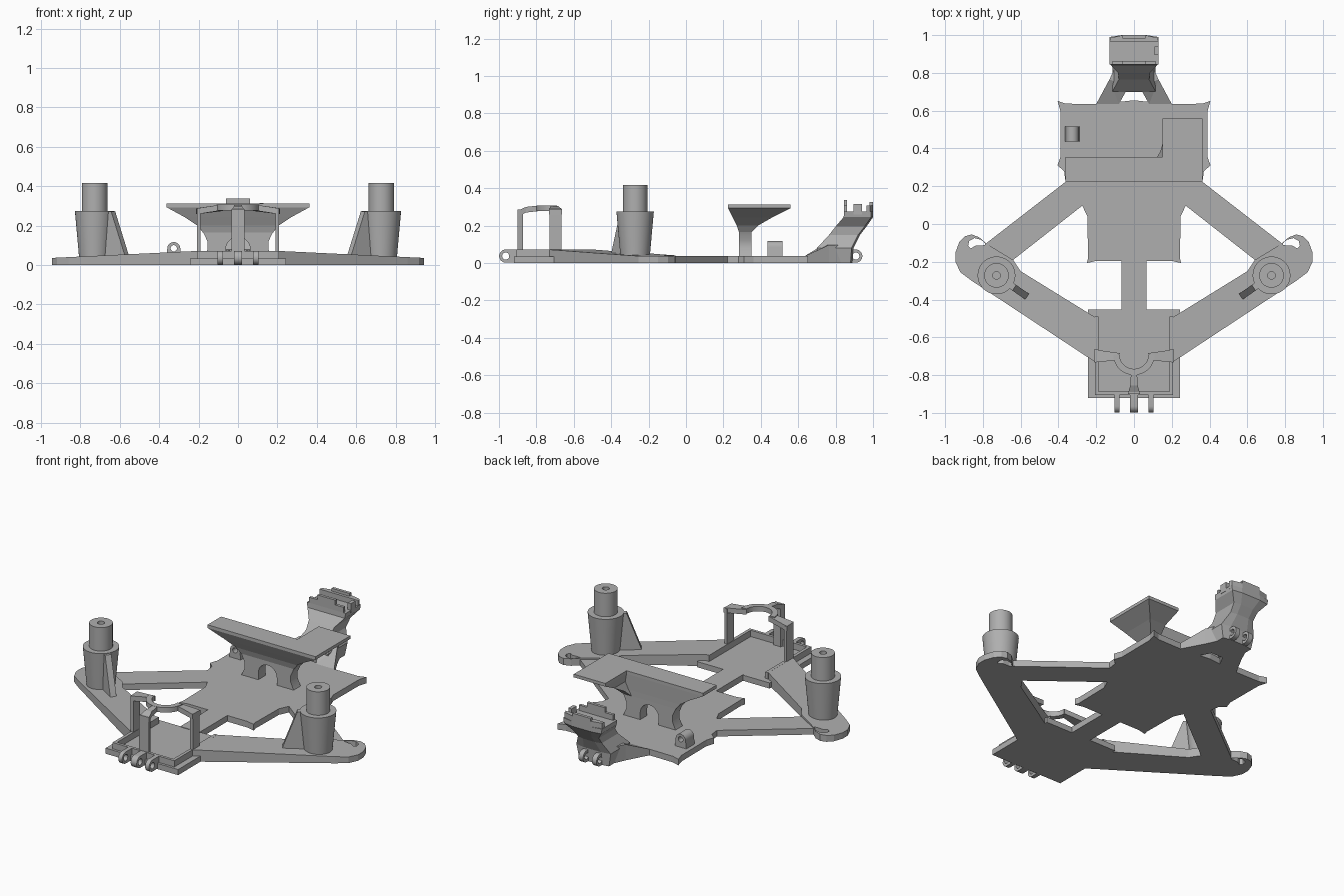
import bpy, bmesh, math
from mathutils import Vector

cube = bpy.data.objects.get("Cube")
if cube:
    bpy.data.objects.remove(cube)

grey = bpy.data.materials.new("light_grey")
grey.use_nodes = True
COLOUR = (0.43, 0.43, 0.43, 1)
grey.diffuse_color = COLOUR
grey.node_tree.nodes["Principled BSDF"].inputs["Base Color"].default_value = COLOUR

# Axis maps: profile (u, v) and extrusion depth w to x, y, z
MAPS = {
    "z": lambda u, v, w: Vector((u, v, w)),
    "x": lambda u, v, w: Vector((w, u, v)),
    "y": lambda u, v, w: Vector((u, w, v)),
}


def finish(name, bm, smooth=False):
    bmesh.ops.recalc_face_normals(bm, faces=bm.faces)
    mesh = bpy.data.meshes.new(name)
    bm.to_mesh(mesh)
    bm.free()
    mesh.materials.append(grey)
    ob = bpy.data.objects.new(name, mesh)
    bpy.context.collection.objects.link(ob)
    if smooth:
        bpy.ops.object.select_all(action="DESELECT")
        ob.select_set(True)
        bpy.context.view_layer.objects.active = ob
        bpy.ops.object.shade_smooth_by_angle(angle=math.radians(35))
    return ob


def prism(name, loops, w0, w1, axis="z", top=None, smooth=False):
    """Extrude an outline (plus hole loops); top(co) may reshape the far end."""
    bm = bmesh.new()
    put = MAPS[axis]
    for loop in loops:
        vs = [bm.verts.new(put(u, v, w0)) for u, v in loop]
        for a, b in zip(vs, vs[1:] + vs[:1]):
            bm.edges.new((a, b))
    bmesh.ops.triangle_fill(bm, use_beauty=True, edges=bm.edges[:])
    ext = bmesh.ops.extrude_face_region(bm, geom=bm.faces[:])["geom"]
    for v in [g for g in ext if isinstance(g, bmesh.types.BMVert)]:
        v.co += put(0, 0, w1 - w0)
        if top:
            v.co.z = top(v.co)
    return finish(name, bm, smooth)


def loft(name, rings, smooth=False):
    """Bridge rings of equal point count and cap both ends."""
    bm = bmesh.new()
    rows = [[bm.verts.new(p) for p in ring] for ring in rings]
    for a, b in zip(rows, rows[1:]):
        for i in range(len(a)):
            j = (i + 1) % len(a)
            bm.faces.new((a[i], a[j], b[j], b[i]))
    bm.faces.new(rows[0])
    bm.faces.new(rows[-1])
    return finish(name, bm, smooth)


def box(name, x0, x1, y0, y1, z0, z1):
    return prism(name, [[(x0, y0), (x1, y0), (x1, y1), (x0, y1)]], z0, z1)


def arc(cx, cy, r, a0=0, a1=360, n=24):
    full = abs(a1 - a0) == 360
    return [(cx + r * math.cos(t), cy + r * math.sin(t)) for t in
            (math.radians(a0 + (a1 - a0) * i / (n if full else n - 1)) for i in range(n))]


def flip(pts, s):
    return [(s * x, y) for x, y in pts]


def mirrored(half):
    return half + [(-x, y) for x, y in reversed(half) if x > 0]


# Base plates and centre strut
T = 0.037
prism("rear_base_plate", [mirrored([
    (0, 0.655), (0.19, 0.635), (0.36, 0.637), (0.405, 0.652), (0.39, 0.6), (0.388, 0.36),
    (0.405, 0.31), (0.37, 0.28), (0.362, 0.22), (0.275, 0.1), (0.247, 0.04),
    (0.243, -0.18), (0.25, -0.207), (0.2, -0.195), (0.06, -0.195)])], 0, T)
box("centre_strut", -0.065, 0.065, -0.46, -0.19, 0, T)
box("front_base_plate", -0.243, 0.243, -0.92, -0.453, 0, 0.034)


def arm_top(co):
    return 0.036 + (0.95 - abs(co.x)) * 0.048


for s, side in ((1, "left"), (-1, "right")):
    # Front arm with rounded slotted foot
    foot = [(0.2, -0.735), (0.86, -0.3), (0.92, -0.255), (0.945, -0.2), (0.945, -0.15),
            (0.925, -0.095), (0.895, -0.065), (0.86, -0.055), (0.82, -0.07), (0.78, -0.105),
            (0.64, -0.19), (0.6, -0.25), (0.2, -0.497)]
    slot = [(0.878, -0.115), (0.872, -0.09), (0.845, -0.075), (0.81, -0.083),
            (0.782, -0.108), (0.8, -0.113), (0.84, -0.115), (0.865, -0.13)]
    prism(side + "_front_arm", [flip(foot, s), flip(slot, s)], 0, T, top=arm_top)

    # Rear arm
    prism(side + "_rear_arm", [flip([(0.36, 0.225), (0.27, 0.1), (0.64, -0.19),
                                     (0.72, -0.2), (0.79, -0.108)], s)], 0, T)

    # Stepped hollow tower
    cx, cy = s * 0.728, -0.272
    profile = [(0.02, 0.3), (0.02, 0.417), (0.065, 0.417), (0.065, 0.275),
               (0.1, 0.275), (0.078, 0.03)]
    loft(side + "_tower", [[(x, y, z) for x, y in arc(cx, cy, r, n=40)]
                           for r, z in profile], True)

    # Tower gusset, pointing inward along the arm
    d = Vector((-s * 0.82, -0.57, 0)).normalized()
    n = Vector((-d.y, d.x, 0)) * 0.018
    c = Vector((cx, cy, 0))
    side_pts = [(0.04, 0.03), (0.197, 0.03), (0.197, 0.055), (0.115, 0.272), (0.04, 0.272)]
    loft(side + "_gusset", [[c + d * u + Vector((0, 0, z)) + n * k for u, z in side_pts]
                            for k in (-1, 1)])

    # Tray rim, frame post and frame wing
    box(side + "_tray_rim", s * 0.188, s * 0.207, -0.9, -0.49, 0.02, 0.072)
    box(side + "_frame_post", s * 0.19, s * 0.208, -0.73, -0.665, 0.03, 0.285)
    wing = [(0.212, -0.664), (0.075, -0.684), (0.1, -0.722), (0.208, -0.733)]
    loft(side + "_frame_wing", [[(s * x, y, (0.305 if x < 0.15 else 0.288) - h)
                                 for x, y in wing] for h in (0, 0.03)])

    # Rear neck strut, rising towards the holder
    prism(side + "_neck_strut", [flip([(0.2, 0.635), (0.08, 0.635), (0.03, 0.725),
                                       (0.03, 0.8), (0.1, 0.83), (0.13, 0.765)], s)], 0, T,
          top=lambda co: T + max(0, min(0.06, (co.y - 0.64) * 0.65)))

# Front tray rim and overhead frame
box("front_tray_rim", -0.207, 0.207, -0.905, -0.888, 0.02, 0.072)
prism("frame_ring", [arc(0, -0.69, 0.11, 180, 360) + arc(0, -0.69, 0.077, 360, 180)],
      0.277, 0.307, smooth=True)
prism("frame_front_post", [[(-0.032, -0.9), (0.032, -0.9), (0.024, -0.872), (-0.024, -0.872)]],
      0.03, 0.285)
strip = [(0.032, -0.9, 0.28), (0.02, -0.855, 0.3), (0.016, -0.79, 0.307)]
loft("frame_front_beam", [[(-x, y, z - 0.03), (x, y, z - 0.03), (x, y, z), (-x, y, z)]
                          for x, y, z in strip])


# Hinge lugs: a ring with a flat foot
def lug(name, x, width, cy, back, top_r=0.035):
    sgn = 1 if back > cy else -1
    outline = arc(cy, 0.037, top_r, 90, 90 + sgn * 180, 14) + [(back, 0.002), (back, 0.072)]
    prism(name, [outline, arc(cy, 0.037, 0.019, n=18)], x - width / 2, x + width / 2, "x",
          smooth=True)


for i, x in enumerate((-0.09, 0, 0.09)):
    lug("front_hinge_lug_%d" % (i + 1), x, 0.04 if x == 0 else 0.026, -0.964, -0.905)
for i, x in enumerate((-0.045, 0.045)):
    lug("rear_hinge_lug_%d" % (i + 1), x, 0.03, 0.908, 0.85)

# L-shaped roof flaring out of its pedestal
ROOF = [(0.362, 0.362, 0.15, 0.225, 0.355, 0.558, 0.312),
        (0.362, 0.362, 0.15, 0.225, 0.355, 0.558, 0.293),
        (0.27, 0.27, 0.16, 0.25, 0.353, 0.46, 0.243),
        (0.205, 0.205, 0.14, 0.272, 0.351, 0.385, 0.2),
        (0.178, 0.178, 0.12, 0.283, 0.35, 0.351, 0.165)]
loft("roof", [[(-l, a, z), (r, a, z), (r, c, z), (m, c, z), (m, b, z), (-l, b, z)]
              for l, r, m, a, b, c, z in ROOF])
prism("roof_pedestal", [[(0.178, 0.17), (0.155, 0.12), (0.155, 0.08), (0.178, 0.03), (0.062, 0.03)]
                        + arc(0, 0.08, 0.062, 0, 180, 14)
                        + [(-0.062, 0.03), (-0.178, 0.03), (-0.155, 0.08), (-0.155, 0.12),
                           (-0.178, 0.17)]], 0.283, 0.35, "y", smooth=True)

# Small arched eyelet block
prism("eyelet", [[(-0.365, 0.03), (-0.287, 0.03)] + arc(-0.326, 0.084, 0.033, 0, 180, 14),
                 arc(-0.326, 0.085, 0.016, n=18)], 0.437, 0.517, "y", smooth=True)

# Rear holder: waisted neck leaning back, then a rimmed cup
NECK = [(0.1, 0.71, 0.88, 0), (0.115, 0.7, 0.885, 0.08), (0.08, 0.765, 0.92, 0.15),
        (0.085, 0.8, 0.955, 0.195), (0.125, 0.843, 0.99, 0.245), (0.13, 0.845, 0.99, 0.275)]
loft("holder_neck", [[(-x, a, z), (x, a, z), (x, b, z), (x * 0.5, b + 0.01, z),
                      (-x * 0.5, b + 0.01, z), (-x, b, z)] for x, a, b, z in NECK])
box("holder_front_wall", -0.115, 0.115, 0.845, 0.862, 0.26, 0.308)
box("holder_front_tab", -0.06, 0.06, 0.845, 0.862, 0.3, 0.337)
prism("holder_back_wall", [[(-0.13, 0.965), (0.13, 0.965), (0.125, 0.985), (0.06, 1.0),
                            (-0.06, 1.0), (-0.125, 0.985)]], 0.26, 0.308)
box("holder_back_tab", -0.06, 0.06, 0.982, 1.0, 0.3, 0.325)
box("holder_side_block", 0.108, 0.13, 0.895, 0.94, 0.26, 0.315)
